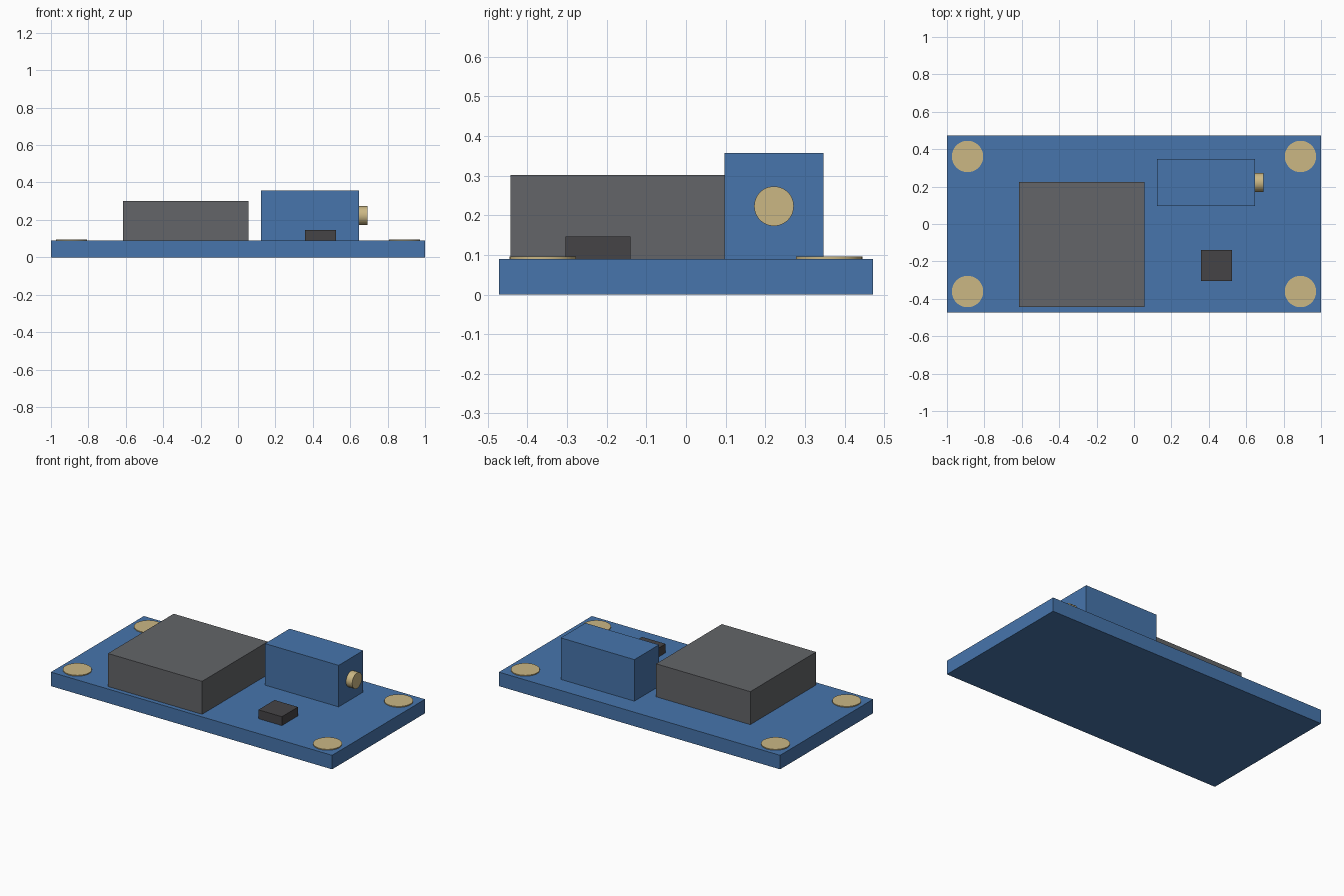
import bpy
import math

if "Cube" in bpy.data.objects:
    bpy.data.objects.remove(bpy.data.objects["Cube"])


def material(name, rgb):
    m = bpy.data.materials.new(name)
    m.diffuse_color = (*rgb, 1.0)
    m.use_nodes = True
    m.node_tree.nodes["Principled BSDF"].inputs["Base Color"].default_value = m.diffuse_color
    return m


BLUE = material("board blue", (0.063, 0.178, 0.413))
GREY = material("module grey", (0.125, 0.13, 0.138))
DARK = material("chip dark grey", (0.06, 0.057, 0.061))
GOLD = material("brass", (0.597, 0.474, 0.231))


def box(name, x0, x1, y0, y1, z0, z1, mat):
    bpy.ops.mesh.primitive_cube_add(
        size=1, location=((x0 + x1) / 2, (y0 + y1) / 2, (z0 + z1) / 2))
    ob = bpy.context.object
    ob.name = name
    ob.scale = (x1 - x0, y1 - y0, z1 - z0)
    bpy.ops.object.transform_apply(location=False, rotation=False, scale=True)
    ob.data.materials.append(mat)


def disc(name, radius, depth, loc, mat, rot=(0, 0, 0)):
    bpy.ops.mesh.primitive_cylinder_add(
        vertices=48, radius=radius, depth=depth, location=loc, rotation=rot)
    ob = bpy.context.object
    ob.name = name
    ob.data.materials.append(mat)
    bpy.ops.object.shade_smooth_by_angle(angle=math.radians(30))


TOP = 0.09  # upper face of the board

# Circuit board and the blocks standing on it
box("circuit_board", -1, 1, -0.472, 0.472, 0, TOP, BLUE)
box("main_module", -0.615, 0.055, -0.443, 0.225, TOP, 0.302, GREY)
box("trimmer_body", 0.124, 0.648, 0.097, 0.347, TOP, 0.357, BLUE)
box("small_chip", 0.358, 0.525, -0.304, -0.14, TOP, 0.147, DARK)

# Adjusting screw on the end of the trimmer
disc("trimmer_screw", 0.05, 0.044, (0.67, 0.222, 0.223), GOLD,
     (0, math.pi / 2, 0))

# Corner mounting pads
for sx, side in ((-1, "left"), (1, "right")):
    for sy, end in ((-1, "front"), (1, "back")):
        disc(f"mounting_pad_{end}_{side}", 0.084, 0.008,
             (sx * 0.89, sy * 0.361, TOP + 0.002), GOLD)
